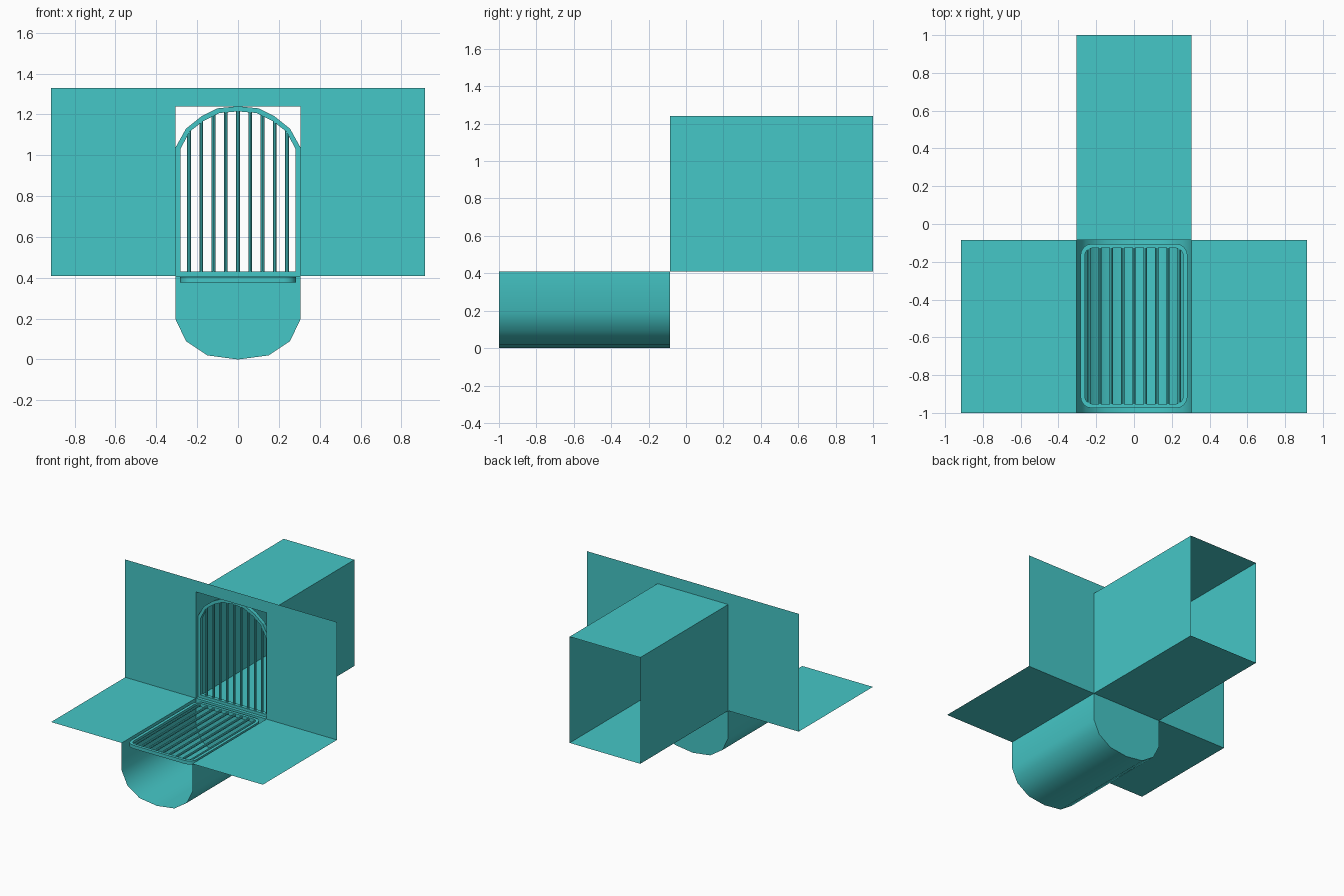
import bpy, bmesh, math
from mathutils import Vector

if "Cube" in bpy.data.objects:
    bpy.data.objects.remove(bpy.data.objects["Cube"])

W, HALF = 0.305, 0.915          # opening half width, overall half width
YW, ZF = -0.085, 0.41           # wall plane, floor level
TOP, WALL_TOP = 1.24, 1.33

teal = bpy.data.materials.new("teal")
teal.diffuse_color = (0.06, 0.57, 0.57, 1)
teal.use_nodes = True
teal.node_tree.nodes["Principled BSDF"].inputs["Base Color"].default_value = teal.diffuse_color


def make(name, bm, smooth=False):
    bmesh.ops.remove_doubles(bm, verts=bm.verts, dist=1e-5)
    me = bpy.data.meshes.new(name)
    bm.to_mesh(me)
    bm.free()
    me.materials.append(teal)
    ob = bpy.data.objects.new(name, me)
    bpy.context.collection.objects.link(ob)
    if smooth:
        bpy.context.view_layer.objects.active = ob
        ob.select_set(True)
        bpy.ops.object.shade_smooth_by_angle(angle=math.radians(40))
        ob.select_set(False)
    return ob


def face(bm, pts):
    return bm.faces.new([bm.verts.new(p) for p in pts])


def sheet(bm, profile, y0, y1, closed=False):
    """Sweep an x-z profile along y as an open sheet."""
    pairs = list(zip(profile, profile[1:]))
    if closed:
        pairs.append((profile[-1], profile[0]))
    for (xa, za), (xb, zb) in pairs:
        face(bm, [(xa, y0, za), (xa, y1, za), (xb, y1, zb), (xb, y0, zb)])


def frame(bm, outer, inner, place, d0, d1):
    """Solid ring between two matching outlines, place(u, v, depth) -> xyz."""
    n = len(outer)
    for i in range(n):
        j = (i + 1) % n
        a, b, c, d = outer[i], outer[j], inner[j], inner[i]
        face(bm, [place(*p, d1) for p in (a, b, c, d)])
        face(bm, [place(*p, d0) for p in (d, c, b, a)])
        face(bm, [place(*p, e) for p, e in ((a, d0), (b, d0), (b, d1), (a, d1))])
        face(bm, [place(*p, e) for p, e in ((d, d1), (c, d1), (c, d0), (d, d0))])
    bmesh.ops.remove_doubles(bm, verts=bm.verts, dist=1e-5)
    bmesh.ops.recalc_face_normals(bm, faces=bm.faces)


def bar(bm, a, b, r=0.009, n=8):
    """Round bar between two points."""
    a, b = Vector(a), Vector(b)
    axis = (b - a).normalized()
    u = axis.orthogonal().normalized()
    v = axis.cross(u)
    ring = [(u * math.cos(t) + v * math.sin(t)) * r
            for t in (2 * math.pi * i / n for i in range(n))]
    for i in range(n):
        p, q = ring[i], ring[(i + 1) % n]
        face(bm, [a + p, a + q, b + q, b + p])


def rounded(hx, y0, y1, r, seg=4):
    pts = []
    for k, (cx, cy) in enumerate(((hx - r, y1 - r), (r - hx, y1 - r),
                                  (r - hx, y0 + r), (hx - r, y0 + r))):
        for i in range(seg + 1):
            t = math.pi / 2 * (k + i / seg)
            pts.append((cx + r * math.cos(t), cy + r * math.sin(t)))
    return pts


# Front wall with its opening
bm = bmesh.new()
for x0, x1, z0, z1 in ((-HALF, -W, ZF, TOP), (W, HALF, ZF, TOP), (-HALF, -W, TOP, WALL_TOP),
                       (-W, W, TOP, WALL_TOP), (W, HALF, TOP, WALL_TOP)):
    face(bm, [(x0, YW, z0), (x1, YW, z0), (x1, YW, z1), (x0, YW, z1)])
make("wall", bm)

# Floor panels on each side of the channel
bm = bmesh.new()
for x0, x1 in ((-HALF, -W), (W, HALF)):
    face(bm, [(x0, -1, ZF), (x1, -1, ZF), (x1, YW, ZF), (x0, YW, ZF)])
make("floor", bm)

# Rectangular tunnel, open at both ends
bm = bmesh.new()
sheet(bm, [(-W, ZF), (-W, TOP), (W, TOP), (W, ZF)], YW, 1, closed=True)
make("tunnel", bm)

# Round-bottomed channel with a closed inner end
half = [(W, ZF), (W, 0.195), (0.255, 0.09), (0.15, 0.02)]
prof = [(-x, z) for x, z in half] + [(0, 0)] + half[::-1]
bm = bmesh.new()
sheet(bm, prof[::-1], -1, YW)
make("channel", bm, smooth=True)
bm = bmesh.new()
face(bm, [(x, YW, z) for x, z in prof])
make("channel_end", bm)

# Arched upright grate just inside the opening
arch = [(W, 1.04), (0.255, 1.13), (0.18, 1.19), (0.10, 1.23)]
inner = [(0.282, 1.03), (0.238, 1.115), (0.17, 1.168), (0.09, 1.207)]


def outline(side, top, hw, base):
    return [(hw, base)] + side + [(0, top)] + [(-x, z) for x, z in side[::-1]] + [(-hw, base)]


bm = bmesh.new()
frame(bm, outline(arch, TOP, W, ZF), outline(inner, 1.215, 0.282, 0.432),
      lambda u, v, d: (u, d, v), -0.03, -0.06)
make("upright_grate_frame", bm)


def arch_height(x):
    pts = [(0, 1.215)] + inner[::-1]
    for (xa, za), (xb, zb) in zip(pts, pts[1:]):
        if xa <= x <= xb:
            return za + (zb - za) * (x - xa) / (xb - xa)
    return inner[0][1]


xs = [0.06 * i for i in range(-4, 5)]
bm = bmesh.new()
for x in xs:
    bar(bm, (x, -0.045, 0.425), (x, -0.045, arch_height(abs(x)) + 0.008))
make("upright_grate_bars", bm, smooth=True)

# Flat grate with rounded corners, set in the top of the channel
bm = bmesh.new()
frame(bm, rounded(0.283, -0.975, -0.105, 0.06), rounded(0.26, -0.952, -0.128, 0.037),
      lambda u, v, d: (u, v, d), 0.378, 0.405)
make("floor_grate_frame", bm, smooth=True)
bm = bmesh.new()
for x in xs:
    bar(bm, (x, -0.955, 0.391), (x, -0.115, 0.391))
make("floor_grate_bars", bm, smooth=True)
